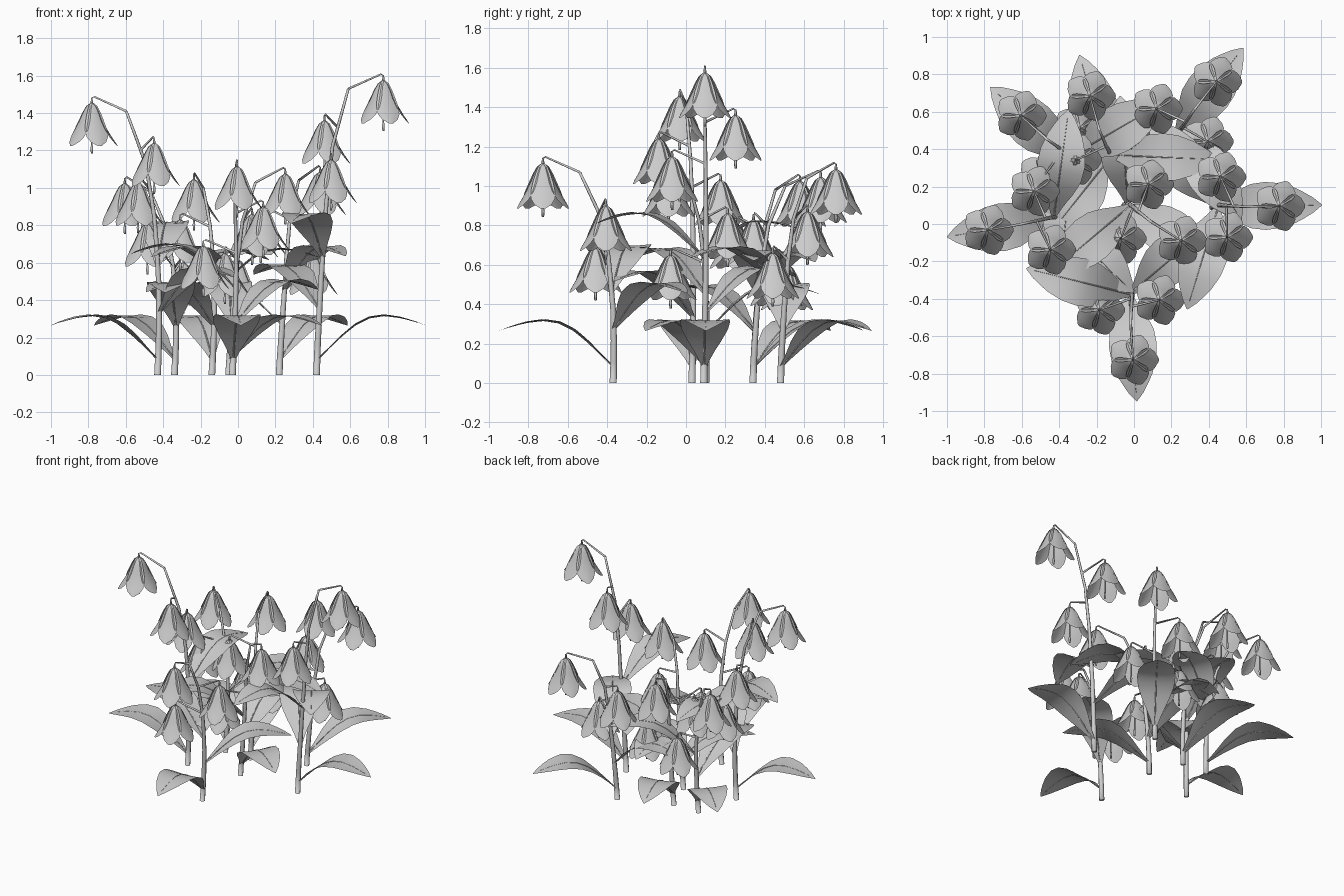
import bpy, math
from mathutils import Vector

if "Cube" in bpy.data.objects:
    bpy.data.objects.remove(bpy.data.objects["Cube"])

# base x, base y, direction the stem leans (deg), stem height
STEMS = [(0.42, 0.09, 1, 1.53), (-0.43, 0.03, 190, 1.41), (-0.03, -0.37, 274, 1.07),
         (0.22, 0.48, 52, 1.04), (-0.34, 0.34, 138, 0.98), (-0.14, 0.34, 105.5, 1.00),
         (-0.05, 0.10, -32, 1.03)]
LEAN = [(0, 0), (0.15, 0.0), (0.35, 0.01), (0.6, 0.035), (0.8, 0.075), (1, 0.17)]


def lerp(table, t):
    """Piecewise linear lookup; each row is (t, values...)."""
    for a, b in zip(table, table[1:]):
        if t <= b[0]:
            f = (t - a[0]) / (b[0] - a[0])
            return [p + (q - p) * f for p, q in zip(a[1:], b[1:])]
    return list(table[-1][1:])


def mesh_object(name, verts, faces):
    me = bpy.data.meshes.new(name)
    me.from_pydata(verts, [], faces)
    me.update()
    for p in me.polygons:
        p.use_smooth = True
    ob = bpy.data.objects.new(name, me)
    bpy.context.collection.objects.link(ob)
    return ob


def tube(points, radii, sides, verts, faces):
    """Append a tapered, capped tube along the points."""
    start = len(verts)
    pts = [Vector(p) for p in points]
    for i, p in enumerate(pts):
        d = (pts[min(i + 1, len(pts) - 1)] - pts[max(i - 1, 0)]).normalized()
        ref = Vector((1, 0, 0)) if abs(d.z) > 0.7 else Vector((0, 0, 1))
        s = d.cross(ref).normalized()
        t = d.cross(s)
        for k in range(sides):
            a = 2 * math.pi * k / sides
            verts.append(p + (s * math.cos(a) + t * math.sin(a)) * radii[i])
    for i in range(len(pts) - 1):
        for k in range(sides):
            a, b = start + i * sides + k, start + i * sides + (k + 1) % sides
            faces.append((a, b, b + sides, a + sides))
    faces.append(tuple(range(start, start + sides)))
    faces.append(tuple(range(len(verts) - sides, len(verts))))


def sheet(origin, angle, rows, bend, verts, faces):
    """Append a blade: rows of (out, up, half width); bend lifts the edges (out, up)."""
    start = len(verts)
    u = Vector((math.cos(angle), math.sin(angle), 0))
    v = Vector((-u.y, u.x, 0))
    across = (-1, -0.5, 0, 0.5, 1)
    for out, up, w in rows:
        for c in across:
            k = c * c * w
            verts.append(Vector(origin) + u * (out + k * bend[0]) + v * (w * c)
                         + Vector((0, 0, up + k * bend[1])))
    for i in range(len(rows) - 1):
        for k in range(4):
            a = start + i * 5 + k
            faces.append((a, a + 1, a + 6, a + 5))


LEAF = [(0, 0, 0, 0.012), (0.1, 0.06, 0.06, 0.04), (0.22, 0.13, 0.128, 0.085),
        (0.35, 0.20, 0.185, 0.118), (0.5, 0.28, 0.225, 0.128), (0.65, 0.36, 0.237, 0.12),
        (0.8, 0.45, 0.225, 0.09), (0.92, 0.53, 0.203, 0.045), (1, 0.582, 0.185, 0.002)]
PETAL = [(0.006, 0, 0.01), (0.024, -0.015, 0.024), (0.042, -0.05, 0.038), (0.06, -0.095, 0.052),
         (0.082, -0.14, 0.062), (0.106, -0.18, 0.06), (0.125, -0.208, 0.043), (0.138, -0.228, 0.012)]

for n, (bx, by, deg, H) in enumerate(STEMS, 1):
    ang = math.radians(deg)
    u = Vector((math.cos(ang), math.sin(ang), 0))
    v = Vector((-u.y, u.x, 0))

    def at(out, side, z):
        return Vector((bx, by, z)) + u * out + v * side

    def stem_point(z):
        f = min(z / H, 1)
        sway = math.sin(math.pi * f) * 0.018
        return at(lerp(LEAN, f)[0], 0, z) + Vector((sway, sway * 0.6, 0))

    # main stem
    sv, sf = [], []
    zs = [f * H for f in (0, 0.1, 0.2, 0.35, 0.5, 0.6, 0.7, 0.8, 0.9, 1)]
    tube([stem_point(z) for z in zs],
         [0.018 - 0.011 * z / H for z in zs], 8, sv, sf)
    mesh_object(f"stem_{n}", sv, sf)

    # three leaves spiralling up the stem, each with a thin midrib
    lv, lf, mv, mf = [], [], [], []
    for i in range(3):
        z = 0.08 + i * 0.178 * H
        base, a = stem_point(z), ang + i * 2.2
        rows = [lerp(LEAF, k / 14) for k in range(15)]
        sheet(base, a, rows, (0, 0.06), lv, lf)
        tube([base + Vector((math.cos(a) * r[0], math.sin(a) * r[0], r[1])) for r in rows[:-1]],
             [0.005 - 0.0003 * k for k in range(14)], 4, mv, mf)
    mesh_object(f"leaves_{n}", lv, lf)
    mesh_object(f"leaf_midribs_{n}", mv, mf)

    # nodding flowers: one at the end, one on each side below
    top = H + 0.078
    for i, (drop, side, out) in enumerate(((0, 0, 0.345), (0.215, 0.15, 0.05), (0.425, -0.15, 0.075))):
        z = top - drop
        start = stem_point(z - 0.07) if side else at(0.17, 0, H)
        end = at(out, side, z)
        away = end - start
        away.z = 0
        away = away.normalized() * 0.012
        crown = end + away + Vector((0, 0, -0.035))

        # flower stalk with hooked end
        kv, kf = [], []
        tube([start, end, end + away + Vector((0, 0, -0.008)), crown],
             [0.007, 0.005, 0.005, 0.008], 6, kv, kf)
        mesh_object(f"flower_stalk_{n}_{i}", kv, kf)

        # bell of five petals
        pv, pf = [], []
        for k in range(5):
            sheet(crown, 2 * math.pi * k / 5, PETAL, (-0.2, 0), pv, pf)
        mesh_object(f"bell_{n}_{i}", pv, pf)

        # pistil
        cv, cf = [], []
        tube([crown + Vector((0, 0, -d)) for d in (0.0, 0.22, 0.24, 0.27)],
             [0.005, 0.005, 0.008, 0.006], 6, cv, cf)
        mesh_object(f"pistil_{n}_{i}", cv, cf)
